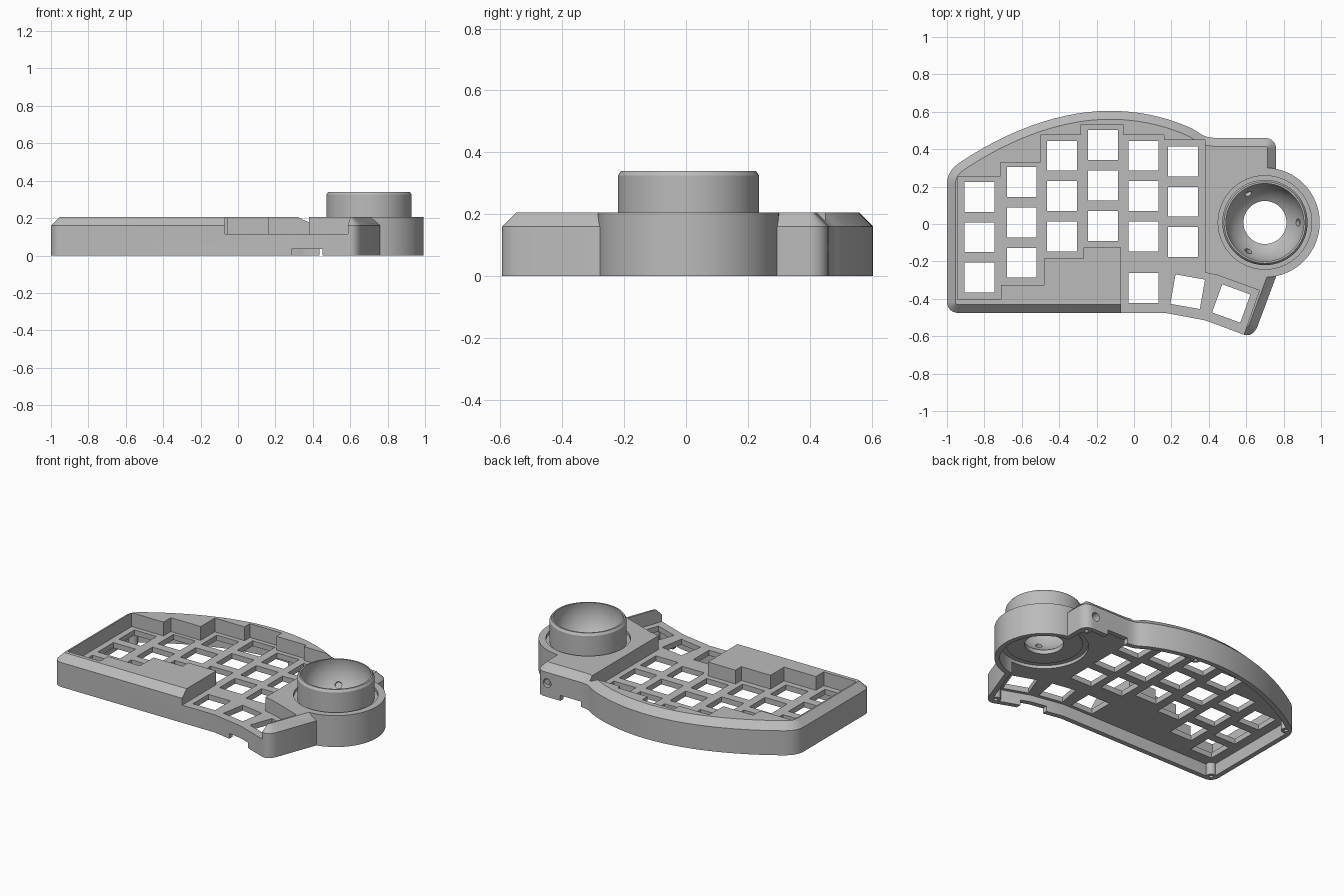
import bpy, bmesh, math
from mathutils import Vector, Matrix
from mathutils.geometry import interpolate_bezier

cube = bpy.data.objects.get("Cube")
if cube:
    bpy.data.objects.remove(cube)

grey = bpy.data.materials.new("matte_grey")
grey.use_nodes = True
COLOUR = (0.5, 0.5, 0.5, 1)
grey.diffuse_color = COLOUR
grey.node_tree.nodes["Principled BSDF"].inputs["Base Color"].default_value = COLOUR

BALL = Vector((0.70, 0.008, 0))
TOP, SHOULDER, PLATE, CEILING = 0.205, 0.16, 0.115, 0.08


def finish(name, bm):
    bmesh.ops.recalc_face_normals(bm, faces=bm.faces)
    mesh = bpy.data.meshes.new(name)
    bm.to_mesh(mesh)
    bm.free()
    mesh.materials.append(grey)
    obj = bpy.data.objects.new(name, mesh)
    bpy.context.collection.objects.link(obj)
    return obj


def loft(name, layers):
    """Solid through stacked outlines: [(points, z), ...]"""
    bm = bmesh.new()
    rings = [[bm.verts.new((p[0], p[1], z)) for p in pts] for pts, z in layers]
    n = len(rings[0])
    for a, b in zip(rings, rings[1:]):
        for i in range(n):
            j = (i + 1) % n
            bm.faces.new((a[i], a[j], b[j], b[i]))
    bm.faces.new(rings[0])
    bm.faces.new(rings[-1])
    return finish(name, bm)


def cylinders(name, items):
    """Cylinders: (centre, radius, depth, axis)"""
    bm = bmesh.new()
    for centre, radius, depth, axis in items:
        turn = Vector((0, 0, 1)).rotation_difference(Vector(axis)).to_matrix().to_4x4()
        bmesh.ops.create_cone(bm, cap_ends=True, segments=96 if radius > 0.1 else 24,
                              radius1=radius, radius2=radius, depth=depth,
                              matrix=Matrix.Translation(centre) @ turn)
    return finish(name, bm)


def boxes(name, items):
    """Boxes: (centre, size, turn about z)"""
    bm = bmesh.new()
    for centre, size, turn in items:
        bmesh.ops.create_cube(bm, size=1, matrix=Matrix.Translation(centre)
                              @ Matrix.Rotation(turn, 4, 'Z') @ Matrix.Diagonal((*size, 1)))
    return finish(name, bm)


def combine(target, tool, operation):
    mod = target.modifiers.new("cut", 'BOOLEAN')
    mod.operation, mod.object, mod.solver = operation, tool, 'EXACT'
    bpy.context.view_layer.objects.active = target
    bpy.ops.object.modifier_apply(modifier=mod.name)
    bpy.data.objects.remove(tool)


def smooth(obj):
    bpy.ops.object.select_all(action='DESELECT')
    obj.select_set(True)
    bpy.context.view_layer.objects.active = obj
    bpy.ops.object.shade_smooth_by_angle(angle=math.radians(25))


def inset(pts, d):
    """Clockwise outline moved inward by d"""
    out = []
    for i, p in enumerate(pts):
        a = (p - pts[i - 1]).normalized()
        b = (pts[(i + 1) % len(pts)] - p).normalized()
        na, nb = Vector((a.y, -a.x)), Vector((b.y, -b.x))
        out.append(p + (na + nb) * d / (1 + na.dot(nb)))
    return out


# Case outline: curves joined by straight edges
curves = [
    [(-0.94, -0.475), (-0.975, -0.475), (-1, -0.45), (-1, -0.415)],
    [(-1, 0.21), (-1, 0.26), (-0.98, 0.295), (-0.93, 0.33)],
    [(-0.93, 0.33), (-0.66, 0.51), (-0.38, 0.605), (-0.13, 0.605)],
    [(-0.13, 0.605), (0.04, 0.605), (0.19, 0.565), (0.30, 0.515)],
    [(0.30, 0.515), (0.365, 0.485), (0.36, 0.46), (0.45, 0.46)],
    [(0.70, 0.46), (0.735, 0.46), (0.76, 0.435), (0.76, 0.40)],
    [(0.665, -0.535), (0.65, -0.58), (0.62, -0.61), (0.575, -0.587)],
]
outline = []
for k, c in enumerate(curves):
    pts = [p.to_2d() for p in interpolate_bezier(*[Vector((*p, 0)) for p in c], 14)]
    if outline and (pts[0] - outline[-1]).length < 1e-4:
        pts = pts[1:]
    outline += pts
    if k == 5:
        outline.append(Vector((0.76, -0.28)))
outline += [Vector(p) for p in ((0.38, -0.515), (0.165, -0.475))]

# Chamfered case with round ball housing
case = loft("case", [(outline, 0), (outline, SHOULDER), (inset(outline, 0.045), TOP)])
combine(case, cylinders("housing", [(BALL + Vector((0, 0, TOP / 2)), 0.293, TOP, (0, 0, 1))]), 'UNION')

# Stepped well around the keys, open at the thumb edge
well = [(-0.945, -0.405), (-0.945, 0.255), (-0.715, 0.255), (-0.715, 0.33), (-0.50, 0.33),
        (-0.50, 0.475), (-0.285, 0.475), (-0.285, 0.53), (-0.055, 0.53), (-0.055, 0.475),
        (0.16, 0.475), (0.16, 0.45), (0.38, 0.45), (0.38, -0.26), (0.45, -0.275),
        (0.67, -0.355), (0.57, -0.64), (-0.07, -0.64), (-0.07, -0.125), (-0.27, -0.125),
        (-0.27, -0.185), (-0.48, -0.185), (-0.48, -0.325), (-0.71, -0.325), (-0.71, -0.405)]
combine(case, loft("well_cutter", [(well, PLATE), (well, 0.4)]), 'DIFFERENCE')

# Hollow underside
hollow = inset(outline, 0.032)
combine(case, loft("hollow_cutter", [(hollow, -0.1), (hollow, CEILING)]), 'DIFFERENCE')
Z = (0, 0, 1)
combine(case, cylinders("housing_cutter", [(BALL, 0.262, 0.2, Z)]), 'DIFFERENCE')
combine(case, cylinders("socket_cutter", [(BALL, 0.226, 1, Z)]), 'DIFFERENCE')
combine(case, cylinders("groove_cutter", [(BALL + Vector((0, 0, 0.28)), 0.25, 0.19, Z)]), 'DIFFERENCE')

# Key openings: column x and top key y
keys = []
for x, y in ((-0.825, 0.145), (-0.60, 0.225), (-0.385, 0.365),
             (-0.165, 0.422), (0.05, 0.365), (0.262, 0.335)):
    keys += [((x, y - row * 0.216, 0.1), (0.16, 0.16, 0.15), 0) for row in range(3)]
for x, y, turn in ((0.05, -0.342, 0), (0.287, -0.362, -10), (0.52, -0.425, -20)):
    keys.append(((x, y, 0.1), (0.16, 0.16, 0.15), math.radians(turn)))
combine(case, boxes("key_cutter", keys), 'DIFFERENCE')

# Notches in the lower rim and cable hole in the back wall
combine(case, boxes("notch_cutter", [((0.368, -0.53, 0), (0.165, 0.14, 0.07), 0),
                                     ((0.51, 0.46, 0), (0.15, 0.1, 0.07), 0)]), 'DIFFERENCE')
combine(case, cylinders("cable_cutter", [((0.68, 0.46, 0.09), 0.028, 0.12, (0, 1, 0))]), 'DIFFERENCE')

# Screw bosses inside the rim
spots = [(-0.955, -0.43), (0.605, -0.55), (0.715, 0.415), (-0.945, 0.27), (0.0, 0.565)]
combine(case, cylinders("bosses", [((x, y, 0.05), 0.03, 0.1, Z) for x, y in spots]), 'UNION')
combine(case, cylinders("screw_cutter", [((x, y, 0), 0.012, 0.12, Z) for x, y in spots]), 'DIFFERENCE')
smooth(case)

# Ball socket: turned ring with a spherical bowl
R, CENTRE, HOLE = 0.212, 0.30, 0.115
start, end = math.asin(0.04 / R), -math.acos(HOLE / R)
profile = [(HOLE, 0.095), (0.228, 0.095), (0.228, 0.325), (0.218, 0.34), (0.209, 0.34)]
for i in range(17):
    a = start + (end - start) * i / 16
    profile.append((R * math.cos(a), CENTRE + R * math.sin(a)))
bm = bmesh.new()
verts = [bm.verts.new((r, 0, z)) for r, z in profile]
edges = [bm.edges.new((v, verts[(i + 1) % len(verts)])) for i, v in enumerate(verts)]
bmesh.ops.spin(bm, geom=verts + edges, cent=(0, 0, 0), axis=Z, angle=math.tau, steps=96)
bmesh.ops.remove_doubles(bm, verts=bm.verts, dist=1e-4)
bmesh.ops.translate(bm, verts=bm.verts, vec=BALL)
socket = finish("ball_socket", bm)

# Three bearing seats in the bowl
seats = []
for angle in (0, 120, 240):
    a = math.radians(angle)
    aim = Vector((0.178 * math.cos(a), 0.178 * math.sin(a), -0.115))
    seats.append((BALL + Vector((0, 0, CENTRE)) + aim, 0.02, 0.04, aim.normalized()))
combine(socket, cylinders("seat_cutter", seats), 'DIFFERENCE')
smooth(socket)
